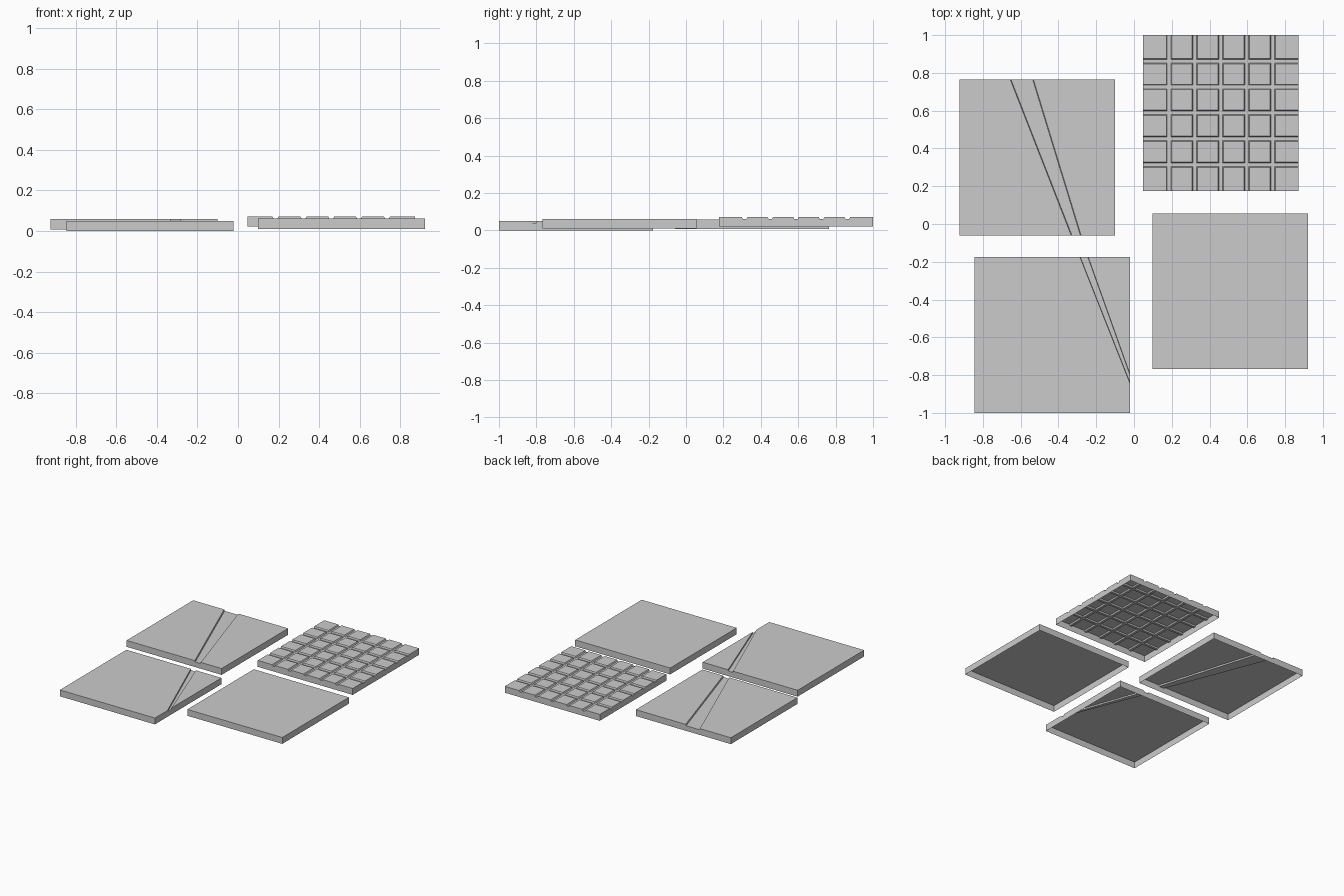
import bpy, bmesh
from mathutils import Vector

if "Cube" in bpy.data.objects:
    bpy.data.objects.remove(bpy.data.objects["Cube"])

SIZE = 0.824      # tile side
THICK = 0.05      # tile height
DEPTH = 0.01      # groove depth


def inward(a, b):
    """Point and left-hand normal of the line a -> b."""
    a, b = Vector((*a, 0)), Vector((*b, 0))
    d = (b - a).normalized()
    return a, Vector((-d.y, d.x, 0))


def tile(name, x0, y0, z0, grooves=(), slope=0.003):
    """Open-bottomed square tile; each groove is a pair of lines facing each other."""
    bm = bmesh.new()
    bm.faces.new([bm.verts.new((x0 + i * SIZE, y0 + j * SIZE, 0))
                  for i, j in ((0, 0), (1, 0), (1, 1), (0, 1))])
    # score the groove edges into the top
    for groove in grooves:
        for p, n in groove:
            for off in (0, slope):
                bmesh.ops.bisect_plane(bm, geom=bm.verts[:] + bm.edges[:] + bm.faces[:],
                                       dist=1e-6, plane_co=p + n * off, plane_no=n)
    # sink the groove floors
    low = [v for v in bm.verts
           if any(all((v.co - p).dot(n) > slope - 1e-4 for p, n in g) for g in grooves)]
    for v in bm.verts:
        v.co.z = z0 + THICK
    for v in low:
        v.co.z -= DEPTH
    # side walls
    border = [e for e in bm.edges if e.is_boundary]
    out = bmesh.ops.extrude_edge_only(bm, edges=border)["geom"]
    for v in out:
        if isinstance(v, bmesh.types.BMVert):
            v.co.z = z0
    bmesh.ops.recalc_face_normals(bm, faces=bm.faces[:])
    bm.normal_update()
    if max(bm.faces, key=lambda f: abs(f.normal.z)).normal.z < 0:
        bmesh.ops.reverse_faces(bm, faces=bm.faces[:])
    me = bpy.data.meshes.new(name)
    bm.to_mesh(me)
    bm.free()
    bpy.context.collection.objects.link(bpy.data.objects.new(name, me))


# plain tile
tile("plain_tile", 0.098, -0.768, 0.011)

# tiles crossed by a tapering diagonal channel
tile("wide_channel_tile", -0.924, -0.06, 0.008,
     [(inward((-0.333, -0.06), (-0.655, 0.764))[0:2] and
       inward((-0.655, 0.764), (-0.333, -0.06)),
       inward((-0.28, -0.06), (-0.532, 0.764)))], 0.004)
tile("narrow_channel_tile", -0.845, -1.0, 0.0,
     [(inward((-0.286, -0.176), (-0.021, -0.845)),
       inward((-0.021, -0.795), (-0.242, -0.176)))], 0.002)

# paved tile with a 6 x 6 grid of raised squares
CX, CY, HALF = 0.048, 0.176, 0.0145
grid = []
for k in range(1, 6):
    x, y = CX + k * SIZE / 6, CY + k * SIZE / 6
    grid.append((inward((x - HALF, 1), (x - HALF, 0)), inward((x + HALF, 0), (x + HALF, 1))))
    grid.append((inward((0, y - HALF), (1, y - HALF)), inward((1, y + HALF), (0, y + HALF))))
tile("paved_tile", CX, CY, 0.021, grid, 0.005)
